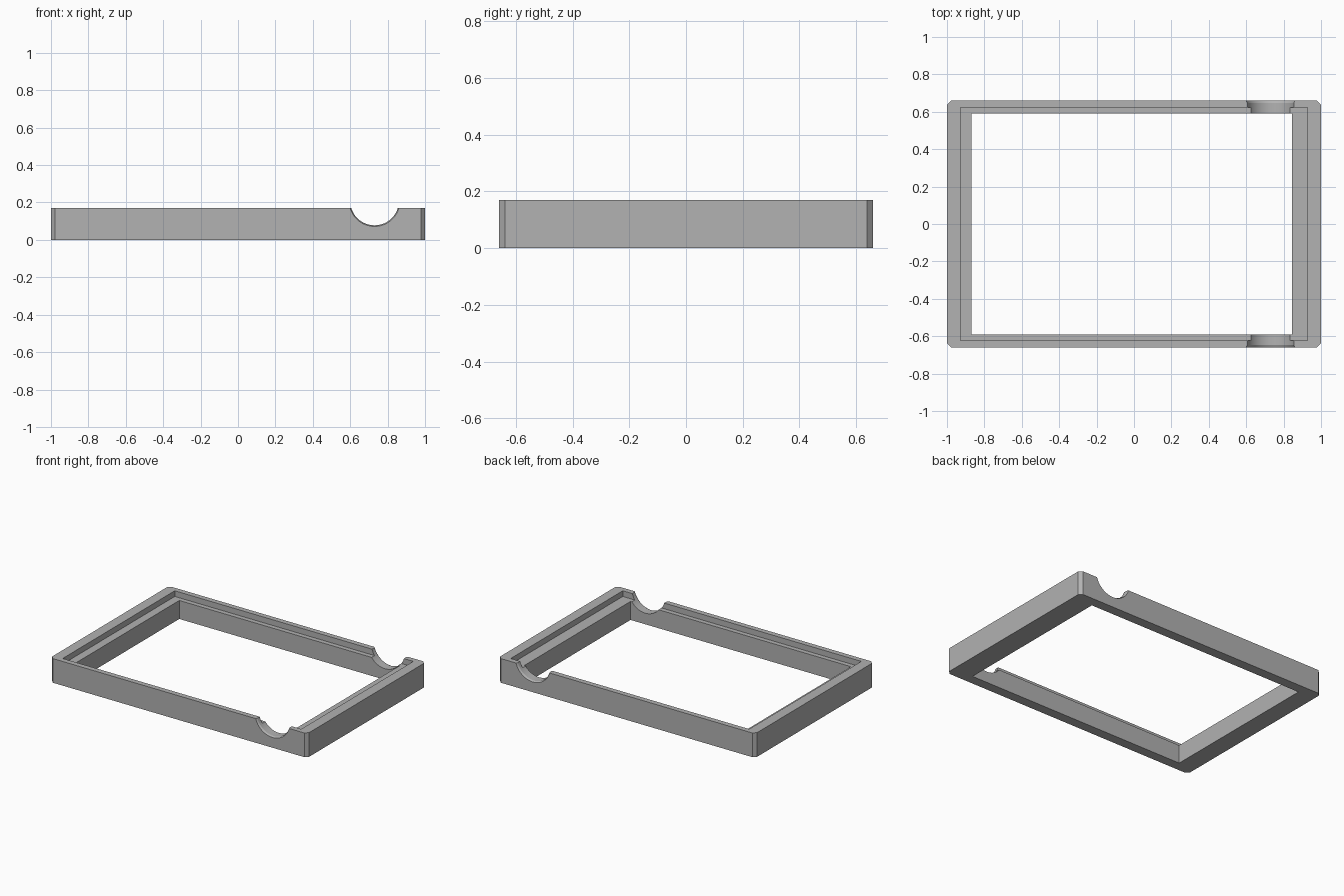
import bpy
import bmesh
from math import cos, sin, tau

cube = bpy.data.objects.get("Cube")
if cube:
    bpy.data.objects.remove(cube)

HX, HY, H = 1.0, 0.66, 0.17      # outer half sizes and height
LEDGE = 0.13                     # height of the inner ledge
SEGMENTS = 64

grey = bpy.data.materials.new("plain grey")
grey.use_nodes = True
colour = (0.445, 0.445, 0.445, 1)
grey.diffuse_color = colour
grey.node_tree.nodes["Principled BSDF"].inputs["Base Color"].default_value = colour


def loft(name, rings):
    """Closed solid skinned through matching rings of points."""
    bm = bmesh.new()
    loops = [[bm.verts.new(p) for p in ring] for ring in rings]
    n = len(loops[0])
    for a, b in zip(loops, loops[1:]):
        for i in range(n):
            j = (i + 1) % n
            bm.faces.new((a[i], a[j], b[j], b[i]))
    bm.faces.new(loops[0][::-1])
    bm.faces.new(loops[-1])
    bmesh.ops.recalc_face_normals(bm, faces=bm.faces)
    mesh = bpy.data.meshes.new(name)
    bm.to_mesh(mesh)
    bm.free()
    mesh.materials.append(grey)
    obj = bpy.data.objects.new(name, mesh)
    bpy.context.collection.objects.link(obj)
    return obj


def block(name, x0, x1, y, z0, z1, cut=0):
    """Box symmetric in y, with optional corner cuts."""
    if cut:
        outline = [(x0 + cut, -y), (x1 - cut, -y), (x1, -y + cut), (x1, y - cut),
                   (x1 - cut, y), (x0 + cut, y), (x0, y - cut), (x0, -y + cut)]
    else:
        outline = [(x0, -y), (x1, -y), (x1, y), (x0, y)]
    return loft(name, [[(px, py, z) for px, py in outline] for z in (z0, z1)])


def circle(y, radius):
    return [(0.73 + radius * cos(tau * i / SEGMENTS), y,
             0.208 + radius * sin(tau * i / SEGMENTS)) for i in range(SEGMENTS)]


# Outer body with clipped corners
frame = block("frame", -HX, HX, HY, 0, H, cut=0.022)

# Opening, shallow recess, and the finger notch flared at both outer faces
cutters = [
    block("opening_cutter", -0.87, 0.845, 0.59, -0.1, 0.3),
    block("recess_cutter", -0.928, 0.928, 0.623, LEDGE, 0.3),
    loft("notch_cutter", [circle(-0.672, 0.142), circle(-0.648, 0.13),
                          circle(0.648, 0.13), circle(0.672, 0.142)]),
]
for cutter in cutters:
    cutter.hide_render = True
    mod = frame.modifiers.new(cutter.name, "BOOLEAN")
    mod.operation = "DIFFERENCE"
    mod.solver = "EXACT"
    mod.object = cutter

# Bake the cuts and drop the cutters
bpy.context.view_layer.objects.active = frame
frame.select_set(True)
for mod in list(frame.modifiers):
    bpy.ops.object.modifier_apply(modifier=mod.name)
for cutter in cutters:
    bpy.data.objects.remove(cutter)

# Smooth only the round notch
bpy.ops.object.select_all(action="DESELECT")
frame.select_set(True)
bpy.ops.object.shade_smooth_by_angle(angle=0.35)
